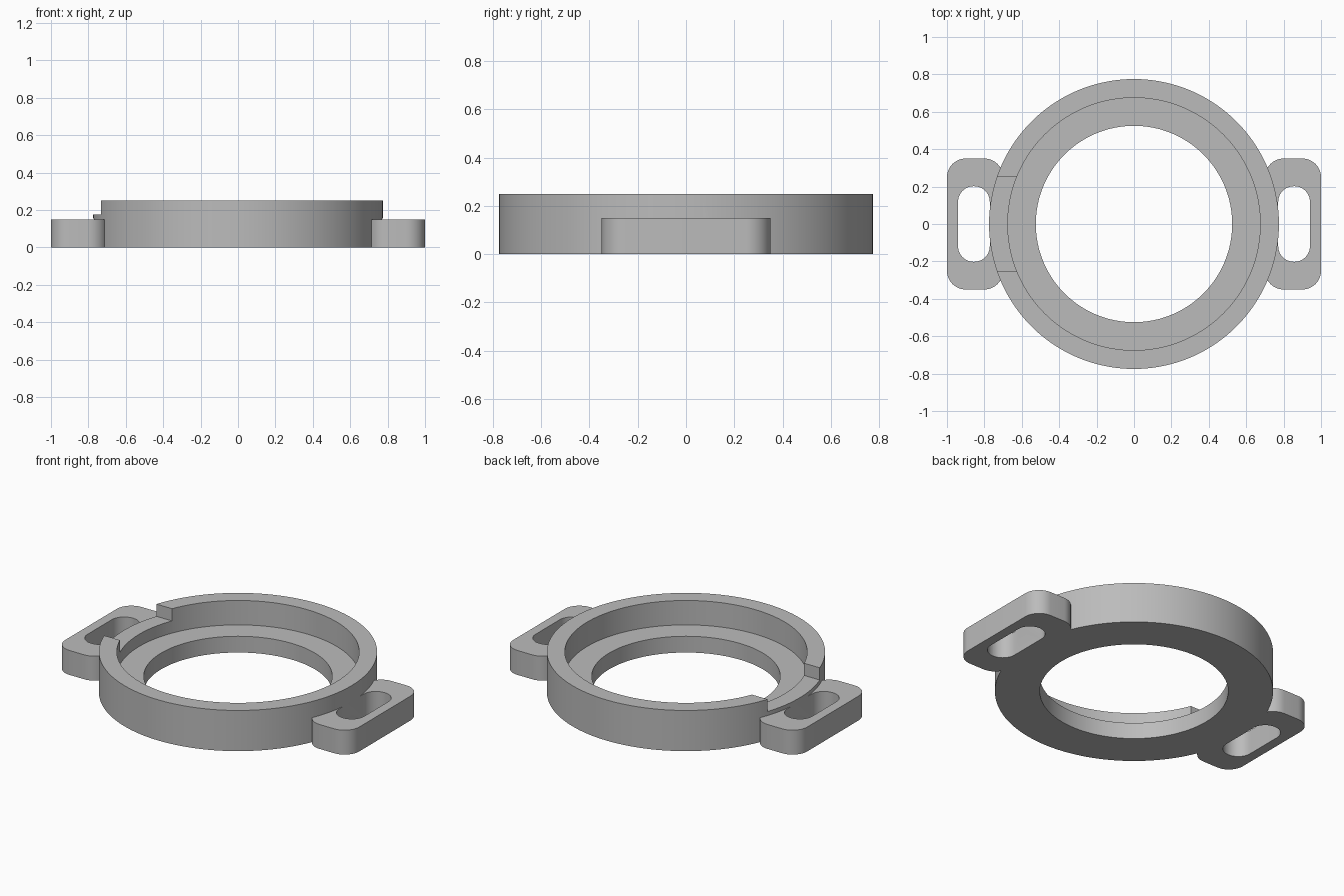
import bpy, bmesh, math

cube = bpy.data.objects.get("Cube")
if cube:
    bpy.data.objects.remove(cube, do_unlink=True)

grey = bpy.data.materials.new("plain grey")
grey.use_nodes = True
colour = (0.5, 0.5, 0.5, 1)
grey.diffuse_color = colour
grey.node_tree.nodes["Principled BSDF"].inputs["Base Color"].default_value = colour


def finish(name, bm):
    bmesh.ops.recalc_face_normals(bm, faces=bm.faces)
    mesh = bpy.data.meshes.new(name)
    bm.to_mesh(mesh)
    bm.free()
    mesh.materials.append(grey)
    obj = bpy.data.objects.new(name, mesh)
    bpy.context.collection.objects.link(obj)
    return obj


def lathe(name, profile, steps=144):
    """Closed (radius, height) profile turned about the z axis."""
    bm = bmesh.new()
    rings = []
    for i in range(steps):
        a = math.tau * i / steps
        rings.append([bm.verts.new((r * math.cos(a), r * math.sin(a), z)) for r, z in profile])
    n = len(profile)
    for i in range(steps):
        a, b = rings[i], rings[(i + 1) % steps]
        for j in range(n):
            k = (j + 1) % n
            bm.faces.new((a[j], b[j], b[k], a[k]))
    return finish(name, bm)


def rounded_block(name, x0, x1, half_y, radius, z0, z1, steps=12):
    """Upright block with rounded vertical corners; radius 0 gives a box."""
    cx, hx = (x0 + x1) / 2, abs(x1 - x0) / 2
    bm = bmesh.new()
    outline = []
    for q, (sx, sy) in enumerate(((1, 1), (-1, 1), (-1, -1), (1, -1))):
        for i in range(steps + 1 if radius else 1):
            a = math.pi / 2 * (q + i / steps)
            outline.append(bm.verts.new((cx + sx * (hx - radius) + radius * math.cos(a),
                                         sy * (half_y - radius) + radius * math.sin(a), z0)))
    face = bm.faces.new(outline)
    top = bmesh.ops.extrude_face_region(bm, geom=[face])["geom"]
    moved = [v for v in top if isinstance(v, bmesh.types.BMVert)]
    bmesh.ops.translate(bm, verts=moved, vec=(0, 0, z1 - z0))
    return finish(name, bm)


def combine(target, tool, operation):
    mod = target.modifiers.new(operation, "BOOLEAN")
    mod.operation, mod.object, mod.solver = operation, tool, "EXACT"
    bpy.context.view_layer.objects.active = target
    bpy.ops.object.modifier_apply(modifier=mod.name)
    bpy.data.objects.remove(tool, do_unlink=True)


# Stepped ring: outer wall, recessed ledge and bore
ring = lathe("mounting_ring", [(0.525, 0), (0.775, 0), (0.775, 0.25),
                               (0.675, 0.25), (0.675, 0.1), (0.525, 0.1)])

# Mounting ears on both sides, each with a vertical slot
for side in (1, -1):
    ear = rounded_block("ear", side * 0.7, side * 1.0, 0.35, 0.1, 0, 0.15)
    combine(ring, ear, "UNION")
    slot = rounded_block("slot_cutter", side * 0.771, side * 0.941, 0.202, 0.084, -0.1, 0.154)
    combine(ring, slot, "DIFFERENCE")

# Notch in the wall on the right side
notch = rounded_block("notch_cutter", -0.9, -0.55, 0.253, 0, 0.175, 0.4)
combine(ring, notch, "DIFFERENCE")

bpy.ops.object.select_all(action="DESELECT")
ring.select_set(True)
bpy.context.view_layer.objects.active = ring
bpy.ops.object.shade_smooth_by_angle(angle=math.radians(30))
